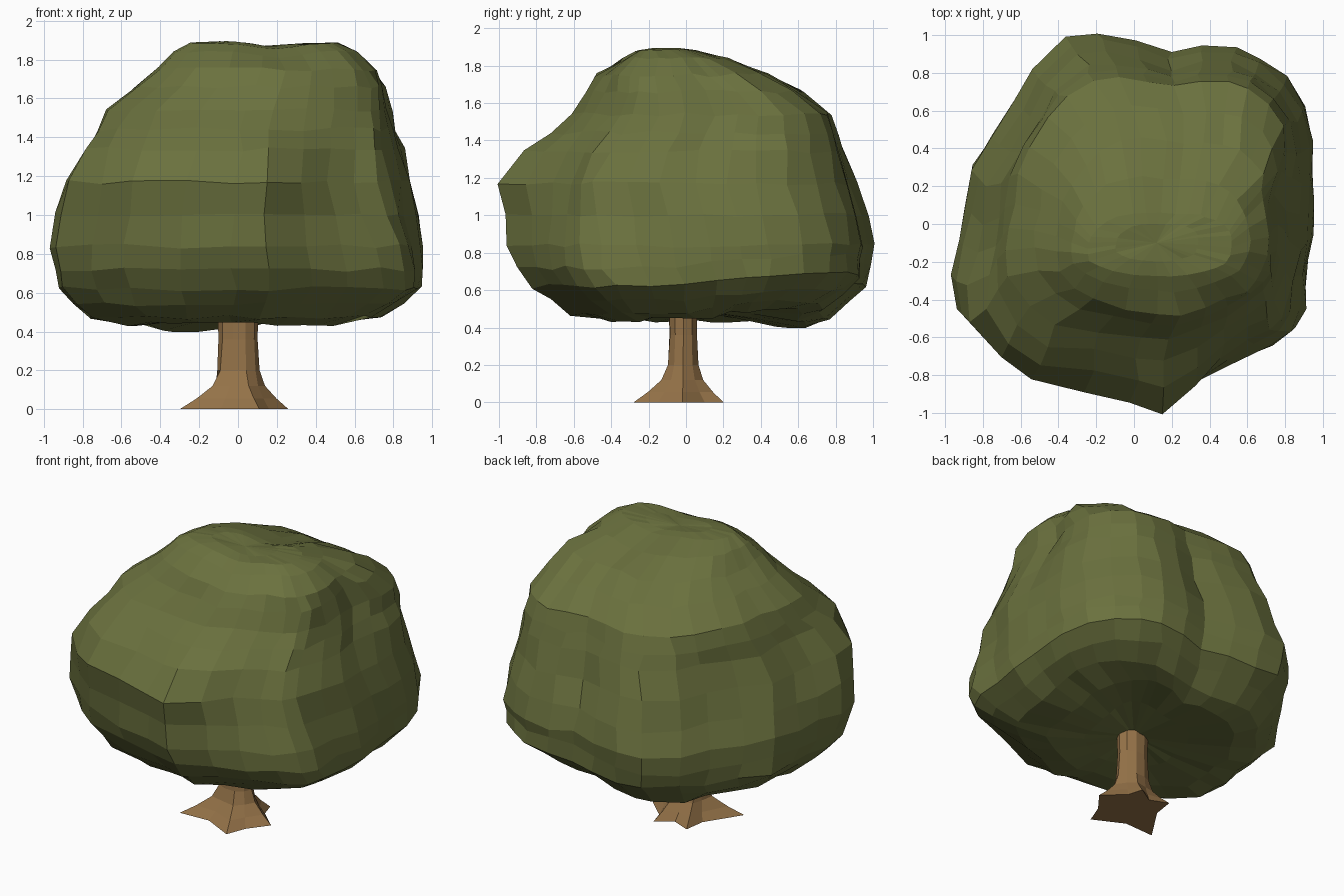
import bpy, math, random

if "Cube" in bpy.data.objects:
    bpy.data.objects.remove(bpy.data.objects["Cube"])
random.seed(4)


def material(name, rgb):
    m = bpy.data.materials.new(name)
    m.diffuse_color = (*rgb, 1)
    m.use_nodes = True
    m.node_tree.nodes["Principled BSDF"].inputs["Base Color"].default_value = m.diffuse_color
    return m


def loft(name, rings, mat, cap_start=None, cap_end=None):
    """Skin equal-length rings; caps are a fan to a point when one is given."""
    n = len(rings[0])
    verts = [p for r in rings for p in r]
    faces = []
    for k in range(len(rings) - 1):
        for i in range(n):
            j = (i + 1) % n
            faces.append((k*n + i, k*n + j, k*n + n + j, k*n + n + i))
    last = (len(rings) - 1) * n
    if cap_start:
        verts.append(cap_start)
        faces += [((i + 1) % n, i, len(verts) - 1) for i in range(n)]
    else:
        faces.append(tuple(reversed(range(n))))
    if cap_end:
        verts.append(cap_end)
        faces += [(last + i, last + (i + 1) % n, len(verts) - 1) for i in range(n)]
    else:
        faces.append(tuple(range(last, last + n)))
    me = bpy.data.meshes.new(name)
    me.from_pydata(verts, [], faces)
    me.materials.append(mat)
    ob = bpy.data.objects.new(name, me)
    bpy.context.collection.objects.link(ob)
    return ob


# Canopy: plan outline, counter-clockwise from the front tip
outline = [(.15, -1), (.35, -.85), (.53, -.75), (.7, -.68), (.84, -.61), (.88, -.5),
           (.9, -.3), (.94, -.1), (.96, .1), (.96, .28), (.96, .43), (.92, .62),
           (.82, .77), (.68, .88), (.55, .94), (.37, .94), (.19, .89), (.02, .96),
           (-.18, 1), (-.35, .98), (-.53, .8), (-.6, .62), (-.72, .43), (-.85, .25),
           (-.88, .05), (-.92, -.12), (-.96, -.3), (-.94, -.5), (-.75, -.66),
           (-.57, -.78), (-.3, -.86), (-.03, -.94)]

# Height, x range, y range, and how strongly the plan outline is followed
levels = [(.46, -.3, .3, -.28, .36, .5),
          (.44, -.57, .55, -.45, .64, .6),
          (.475, -.77, .75, -.62, .76, .65),
          (.54, -.86, .86, -.73, .88, .7),
          (.62, -.92, .95, -.82, .97, .7),
          (.72, -.945, .955, -.90, .985, .75),
          (.84, -.96, .955, -.95, 1.0, .85),
          (1.0, -.93, .93, -.97, .97, .9),
          (1.17, -.87, .90, -1.0, .91, .9),
          (1.34, -.76, .85, -.86, .85, .7),
          (1.44, -.72, .81, -.73, .81, .6),
          (1.54, -.67, .79, -.62, .77, .5),
          (1.66, -.53, .76, -.54, .62, .45),
          (1.75, -.42, .72, -.48, .45, .45),
          (1.84, -.34, .62, -.36, .25, .45),
          (1.885, -.25, .52, -.28, .06, .4),
          (1.895, -.10, .34, -.2, .0, .4)]


def near(value, centre, width):
    return math.exp(-((value - centre)/width)**2)


def canopy_ring(z, x0, x1, y0, y1, w):
    ring = []
    n = 2.8
    j = .013*min(1, (x1 - x0)*(y1 - y0))
    for u, v in outline:
        u /= .96
        t = math.atan2(v, u)
        c, s = math.cos(t), math.sin(t)
        r = (abs(c)**n + abs(s)**n) ** (-1/n)             # squarish round
        u, v = w*u + (1 - w)*r*c, w*v + (1 - w)*r*s
        back_right = near(t, .75, .35)                    # lobes at the corners
        front_left = near(t, -2.35, .35)
        front_right = near(t, -.75, .35)
        grow = 1 + .08*back_right*near(z, 1.5, .2) + .10*front_left*near(z, 1.38, .2)
        grow += front_right*(.04*near(z, .68, .15) - .12*near(z, 1.2, .25))
        x = (x0 + x1)/2 + u*grow*(x1 - x0)/2
        y = (y0 + y1)/2 + v*grow*(y1 - y0)/2
        x, y = max(x0 - .01, min(x, x1 + .01)), max(y0 - .01, min(y, y1 + .01))
        zz = z
        if z < .5:                                        # underside droops at the back
            zz -= .045*near(x, -.2, .4)*near(y, .62, .25)
        if z < .75:                                       # and lifts at the back right
            zz += .07*near(t, .75, .6)
        if z > 1.8:                                       # dip between the two crowns
            zz -= .03*near(x, .2, .14)
        if z > 1.1 and x > .4:                            # groove down the right side
            x -= .045*near(y, .12, .13)
        ring.append((x + random.uniform(-j, j), y + random.uniform(-j, j),
                     zz + random.uniform(-j, j)))
    return ring


leaf = material("leaf", (.145, .165, .048))
loft("canopy", [canopy_ring(*l) for l in levels], leaf, (0, 0, .5), (.12, -.1, 1.87))

# Trunk: star-shaped root flare narrowing to a faceted column
roots = [(.26, -.02), (.13, .1), (.1, .2), (-.01, .13), (-.13, .18), (-.15, .04),
         (-.3, -.19), (-.09, -.18), (.11, -.28), (.16, -.15)]
column = [(.105*math.cos(a), -.015 + .08*math.sin(a))
          for a in (math.radians(d) for d in (0, 36, 72, 108, 144, 180, 218, 255, 292, 326))]


def trunk_ring(z, t, grow=1):
    return [((c[0]*(1 - t) + r[0]*t)*grow, (c[1]*(1 - t) + r[1]*t)*grow, z)
            for c, r in zip(column, roots)]


bark = material("bark", (.30, .17, .065))
loft("trunk", [trunk_ring(0, 1), trunk_ring(.055, .6), trunk_ring(.12, .22),
               trunk_ring(.2, .04), trunk_ring(.36, 0, .96), trunk_ring(.55, 0)], bark)
